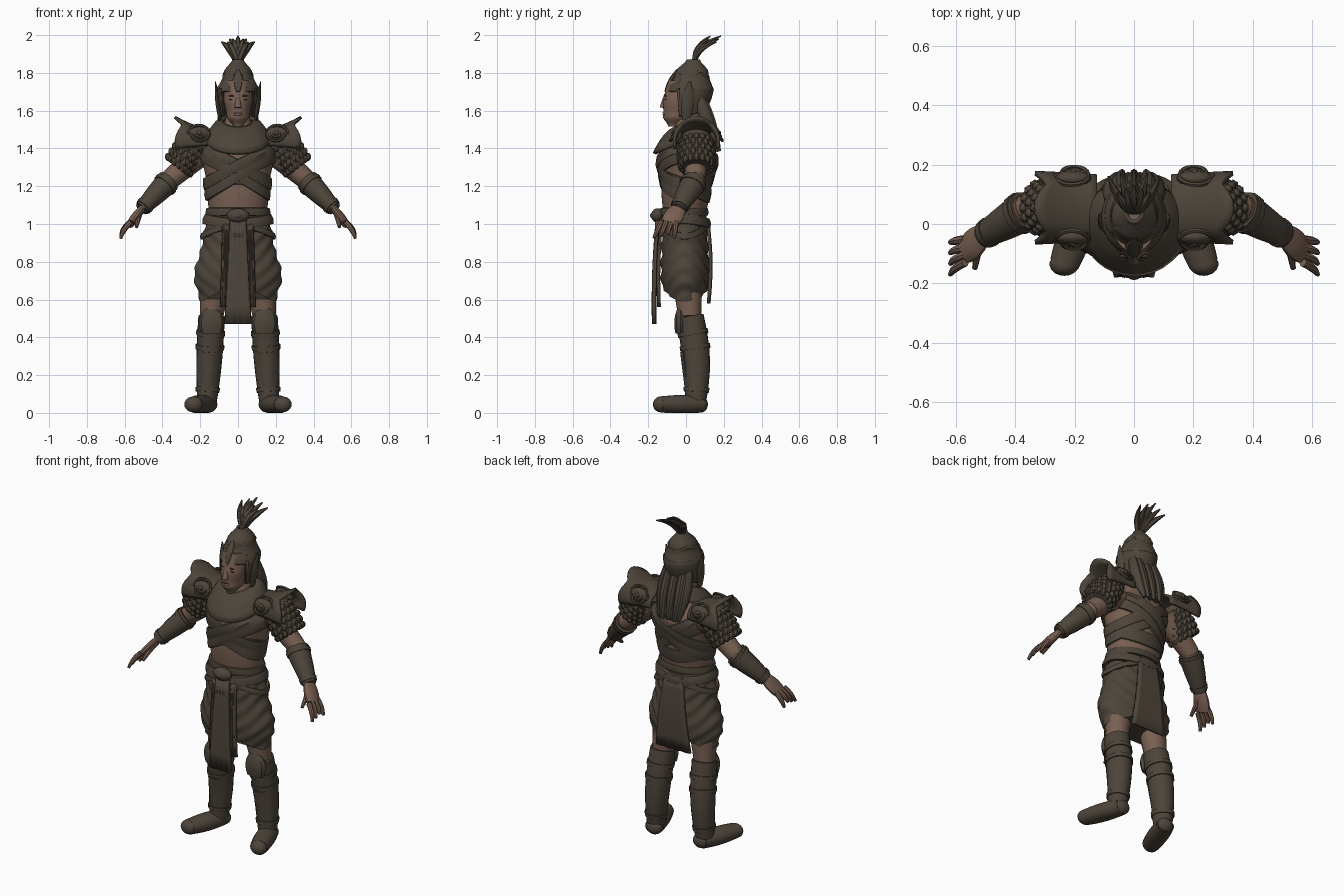
import bpy, bmesh, math
from mathutils import Vector, Matrix
from math import sin, cos, pi

if "Cube" in bpy.data.objects:
    bpy.data.objects.remove(bpy.data.objects["Cube"])


def material(name, red, green, blue):
    mat = bpy.data.materials.new(name)
    mat.use_nodes = True
    mat.diffuse_color = (red, green, blue, 1)
    mat.node_tree.nodes["Principled BSDF"].inputs["Base Color"].default_value = mat.diffuse_color
    return mat


ARMOR = material("dark leather", .075, .059, .043)
SKIN = material("tan skin", .19, .116, .084)
DARK = material("dark line", .05, .035, .027)
X, Y, Z = Vector((1, 0, 0)), Vector((0, 1, 0)), Vector((0, 0, 1))
made = []


def finish(name, bm, mat):
    bmesh.ops.recalc_face_normals(bm, faces=bm.faces)
    mesh = bpy.data.meshes.new(name)
    bm.to_mesh(mesh)
    bm.free()
    mesh.materials.append(mat)
    ob = bpy.data.objects.new(name, mesh)
    bpy.context.scene.collection.objects.link(ob)
    made.append(ob)
    return ob


def grid(name, rows, mat=ARMOR, closed=True, caps=False, thick=0):
    """Skin a list of point rows with quads."""
    bm = bmesh.new()
    verts = [[bm.verts.new(point) for point in row] for row in rows]
    count = len(verts[0])
    for low, high in zip(verts, verts[1:]):
        for i in range(count if closed else count - 1):
            j = (i + 1) % count
            bm.faces.new((low[i], low[j], high[j], high[i]))
    if caps:
        bm.faces.new(verts[0])
        bm.faces.new(verts[-1])
    ob = finish(name, bm, mat)
    if thick:
        mod = ob.modifiers.new("thickness", "SOLIDIFY")
        mod.thickness, mod.offset = thick, 0


def turn(count):
    return [2 * pi * k / count for k in range(count)]


def path(start, end, r_start, r_end, bulge=0, bend=0 * X):
    """Centre and radius along a bowed, tapering limb."""
    start, end = Vector(start), Vector(end)
    return lambda f: (start.lerp(end, f) + bend * sin(pi * f),
                      r_start + (r_end - r_start) * f + bulge * sin(pi * f))


def around(p, f, angle, depth, ref, grow=0):
    centre, radius = p(f)
    along = (p(f + .01)[0] - p(f - .01)[0]).normalized()
    b = (ref - along * ref.dot(along)).normalized()
    return centre + (radius + grow) * (b.cross(along) * cos(angle) + b * depth * sin(angle))


def limb(name, p, mat=ARMOR, side=1, first=0, last=1, grow=0, depth=1, ref=Y, sides=14, steps=8):
    rows = []
    for i in range(steps + 1):
        f = first + (last - first) * i / steps
        ring = [around(p, f, angle, depth, ref, grow) for angle in turn(sides)]
        rows.append([(v.x * side, v.y, max(v.z, 0)) for v in ring])
    grid(name, rows, mat, caps=True)


def on_body(body, z, angle, off=0):
    """Point on a body of (y, lean, [(z, half width, half depth)]); angle 0 faces front."""
    y, lean, sections = body
    for low, high in zip(sections, sections[1:]):
        if z <= high[0]:
            break
    f = max(0, min(1, (z - low[0]) / (high[0] - low[0])))
    f = f * f * (3 - 2 * f)
    wide, deep = (u + (v - u) * f + off for u, v in zip(low[1:], high[1:]))
    y += lean * (z - sections[0][0])
    return wide * sin(angle), y - deep * cos(angle), z


def shell(name, body, mat=ARMOR, hem=None, fold=None, steps=20, sides=40, caps=True, thick=0):
    bottom, top = body[2][0][0], body[2][-1][0]
    rows = []
    for i in range(steps + 1):
        row = []
        for angle in turn(sides):
            low = hem(angle) if hem else bottom
            z = low + (top - low) * i / steps
            row.append(on_body(body, z, angle, fold(angle, z) if fold else 0))
        rows.append(row)
    grid(name, rows, mat, caps=caps, thick=thick)


def band(name, body, height, half, off):
    """Raised strap wrapped round a body at height(angle)."""
    rows = []
    for across in (-1, -.9, 0, .9, 1):
        lift = -.008 if abs(across) == 1 else off * (1 - across * across / 3)
        rows.append([on_body(body, height(t) + across * half, t, lift) for t in turn(48)])
    grid(name, rows)


def blobs(name, places, size, mat=ARMOR, sides=12):
    bm = bmesh.new()
    for place in places:
        bmesh.ops.create_uvsphere(bm, u_segments=sides, v_segments=6 + sides // 4, radius=1,
                                  matrix=Matrix.Translation(place) @ Matrix.Diagonal((*size, 1)))
    finish(name, bm, mat)


def cloth(name, top, bottom, bow, x=0, thick=.016):
    """Hanging pleated cloth between two (half width, y, z) edges."""
    rows = []
    for i in range(7):
        half, y, z = Vector(top).lerp(Vector(bottom), i / 6)
        y += bow * sin(pi * i / 6)
        rows.append([(x + half * k / 4, y + .004 * (k % 2), z) for k in range(-4, 5)])
    grid(name, rows, closed=False, thick=thick)


# Torso, back wrap, crossed chest straps and collar
torso = (-.01, .05, [(1, .15, .11), (1.2, .165, .13), (1.36, .19, .15), (1.5, .08, .08), (1.6, .055, .06)])
shell("torso", torso, SKIN)
band("back_wrap", torso, lambda t: 1.2 + .05 * cos(t), .042, .009)
for side, word in ((1, "left"), (-1, "right")):
    for layer in (0, 1):
        band(f"{word}_chest_strap", torso, lambda t: 1.255 + .055 * layer + side * .1 * sin(t),
             .034, .013 + .005 * layer + .003 * side)
collar = []
for i in range(8):
    f = i / 7
    radius = .08 + .09 * f
    collar.append([(radius * sin(t), .02 - .03 * f - .93 * radius * cos(t),
                    1.54 - .1 * f * f - .4 * radius * cos(t)) for t in turn(32)])
grid("collar", collar, thick=.018)

# Draped skirt, belt and hanging cloths
skirt = (0, -.02, [(.58, .2, .11), (.72, .232, .13), (.92, .188, .122), (1.08, .155, .113)])
shell("skirt", skirt, hem=lambda t: .59 + .07 * abs(cos(t)) ** 3,
      fold=lambda t, z: .005 * sin(75 * z + 11 * cos(t) ** 2), steps=48, sides=64)
band("belt_upper", skirt, lambda t: 1.065, .022, .016)
band("belt_lower", skirt, lambda t: 1.015 - .012 * cos(2 * t), .028, .024)
band("hip_sash", skirt, lambda t: .965 + .03 * cos(2 * t), .018, .014)
blobs("belt_buckle", [-.15 * Y + 1.045 * Z], (.06, .035, .038), sides=16)
blobs("belt_stud", [-.16 * Y + 1.045 * Z], (.03, .03, .022))
cloth("front_cloth", (.04, -.15, 1.03), (.07, -.17, .47), -.008, thick=.022)
cloth("back_cloth", (.06, .112, 1.02), (.115, .118, .58), .014)
for x in (-.06, .06):
    cloth("side_cloth", (.018, -.135, 1), (.032, -.145, .56), -.008, x)

# Head and face
head = (-.06, .25, [(1.515, .025, .035), (1.57, .06, .075), (1.66, .075, .097), (1.76, .072, .095)])
shell("head", head, SKIN)
limb("nose", path((0, -.108, 1.69), (0, -.126, 1.615), .008, .018), SKIN, depth=.8)
blobs("lips", [-.116 * Y + 1.58 * Z], (.024, .008, .007), SKIN)
blobs("mouth", [-.122 * Y + 1.589 * Z], (.022, .004, .0025), DARK)
for name, z, height in (("eyes", 1.66, .003), ("brows", 1.678, .004)):
    blobs(name, [s * .032 * X - .108 * Y + z * Z for s in (-1, 1)], (.018, .006, height), DARK)

# Helmet, plume and long hair
helmet = (.005, .11, [(1.56, .082, .088), (1.7, .104, .117), (1.8, .07, .082), (1.87, .024, .03)])
shell("helmet", helmet, hem=lambda t: 1.7 if cos(t) > .55 else 1.57 - .03 * min(0, cos(t)), caps=False, thick=.012)
band("helmet_rim", helmet, lambda t: 1.725 + .012 * cos(t), .016, .01)
band("helmet_crown", helmet, lambda t: 1.79 + .012 * cos(3 * t), .012, .01)
band("plume_ring", helmet, lambda t: 1.845, .012, .01)
limb("brow_plate", path((0, -.11, 1.7), (0, -.045, 1.82), .01, .006, .022), depth=.5, sides=8)
plume = .04 * Y + 1.845 * Z
for k in range(-2, 3):
    for reach in (.145, .09):
        tip = plume + Vector((k * .3 * reach, reach - .012 * abs(k), .15 - .016 * abs(k)))
        limb("plume_feather", path(plume, tip, .012, .004, .011, .02 * Z - .15 * reach * Y), depth=.8, sides=6)
for k in range(-3, 4):
    wave = .01 * (k % 2) * Y
    limb("hair_lock", path(.022 * k * X + .08 * Y + 1.67 * Z - wave, .02 * k * X + .175 * Y + 1.385 * Z - wave,
                           .024, .01, .015, .004 * k * X), depth=1.1, sides=10)

# Joints of the left side, mirrored for the right
shoulder, elbow = Vector((.17, .055, 1.4)), Vector((.36, .05, 1.235))
wrist, knuckles = Vector((.51, -.04, 1.08)), Vector((.57, -.09, 1))
hip, knee, ankle = Vector((.11, 0, .8)), Vector((.14, .02, .51)), Vector((.165, .05, .04))
heel, toe = Vector((.158, .08, .045)), Vector((.235, -.135, .045))
upper_arm = path(shoulder, elbow, .072, .053)
forearm = path(elbow, wrist, .054, .028, .004)
sleeve = path((.2, .055, 1.46), (.32, .055, 1.3), .07, .08, .012)
shin = path(knee, ankle, .07, .05, .008, .02 * Y)
plate_centre = Vector((.205, .055, 1.468))

for side, word in ((1, "left"), (-1, "right")):
    flip = Matrix.Diagonal((side, 1, 1))
    limb(f"{word}_helmet_wing", path((.095, 0, 1.55), (.12, .02, 1.755), .008, .002, .008),
         side=side, depth=2.5, sides=8)

    # Arm, bracer and hand
    limb(f"{word}_upper_arm", upper_arm, SKIN, side)
    limb(f"{word}_forearm", forearm, SKIN, side)
    blobs(f"{word}_elbow", [flip @ elbow], (.052, .052, .052), SKIN)
    limb(f"{word}_bracer", forearm, side=side, first=.05, grow=.01, depth=1.08)
    for f in (.12, .85):
        limb(f"{word}_bracer_cuff", forearm, side=side, first=f, last=f + .1, grow=.015, depth=1.08, steps=2)
    limb(f"{word}_palm", path(wrist, knuckles, .019, .021, .004), SKIN, side, depth=2.2)
    for k in range(4):
        root = knuckles + (.026 * k - .04) * Y + .01 * Z
        tip = root + Vector((.05, .01 * k - .04, -.085 + .01 * (k % 3)))
        limb(f"{word}_finger", path(root, tip, .015, .008, .002, .008 * X), SKIN, side, sides=8)
    root = wrist.lerp(knuckles, .2)
    limb(f"{word}_thumb", path(root, root + Vector((.015, -.1, -.08)), .02, .009), SKIN, side, ref=X, sides=8)

    # Scaled sleeve
    limb(f"{word}_sleeve", sleeve, side=side, depth=1.12, sides=20)
    scales = [flip @ around(sleeve, .25 + .17 * row, t + row * pi / 16, 1.12, Y, -.008)
              for row in range(5) for t in turn(16)]
    blobs(f"{word}_sleeve_scales", scales, (.019, .019, .021), sides=6)

    # Flared shoulder plate with tilted spiral bosses front and back
    rows = []
    for i in range(8):
        u = i / 7
        row = []
        for k in range(21):
            t = (pi + .6) * k / 20 - .3
            x = .125 + .17 * u + .04 * u * u * abs(cos(2 * t))
            row.append((side * x, .055 - (.105 + .012 * u) * cos(t),
                        1.435 + (.06 + .07 * u * u) * sin(t)))
        rows.append(row)
    grid(f"{word}_shoulder_plate", rows, closed=False, thick=.016)
    for facing in (-1, 1):
        normal = (facing * Y + .7 * Z).normalized()
        centre = plate_centre + .098 * facing * Y
        blobs(f"{word}_shoulder_boss", [flip @ centre], (.062, .028, .048), sides=20)
        blobs(f"{word}_boss_stud", [flip @ (centre + .024 * normal)], (.014, .014, .014))

        def spiral(f):
            radius = .063 - .047 * f
            swirl = cos(4 * pi * f) * X + sin(4 * pi * f) * facing * X.cross(normal)
            return centre + radius * swirl + (.026 - .2 * radius) * normal, .008
        limb(f"{word}_boss_spiral", spiral, side=side, sides=6, steps=36)

    # Leg, greave, knee guard and boot
    limb(f"{word}_thigh", path(hip, knee, .092, .062), SKIN, side)
    limb(f"{word}_greave", shin, side=side, depth=1.06, sides=20)
    for f in (.16, .32, .8):
        limb(f"{word}_greave_ring", shin, side=side, first=f, last=f + .05, grow=.006, depth=1.06, sides=20, steps=2)
    front = knee - .05 * Y
    limb(f"{word}_knee_guard", path(front + .065 * Z, front - .09 * Z, .015, .055, .03), side=side, depth=.5, sides=10)
    limb(f"{word}_shin_plate", path(shin(.4)[0] - .065 * Y, shin(.8)[0] - .052 * Y, .042, .028),
         side=side, depth=.4, sides=8)
    limb(f"{word}_boot", path(heel, toe, .052, .05, .008), side=side, depth=.85, ref=Z, sides=18)
    blobs(f"{word}_heel_cap", [flip @ heel], (.05, .036, .043), sides=18)
    blobs(f"{word}_toe_cap", [flip @ toe], (.05, .04, .042), sides=18)

# Smooth shading with crisp edges
bpy.ops.object.select_all(action="DESELECT")
for ob in made:
    ob.select_set(True)
bpy.context.view_layer.objects.active = made[0]
bpy.ops.object.shade_smooth_by_angle(angle=math.radians(35))
